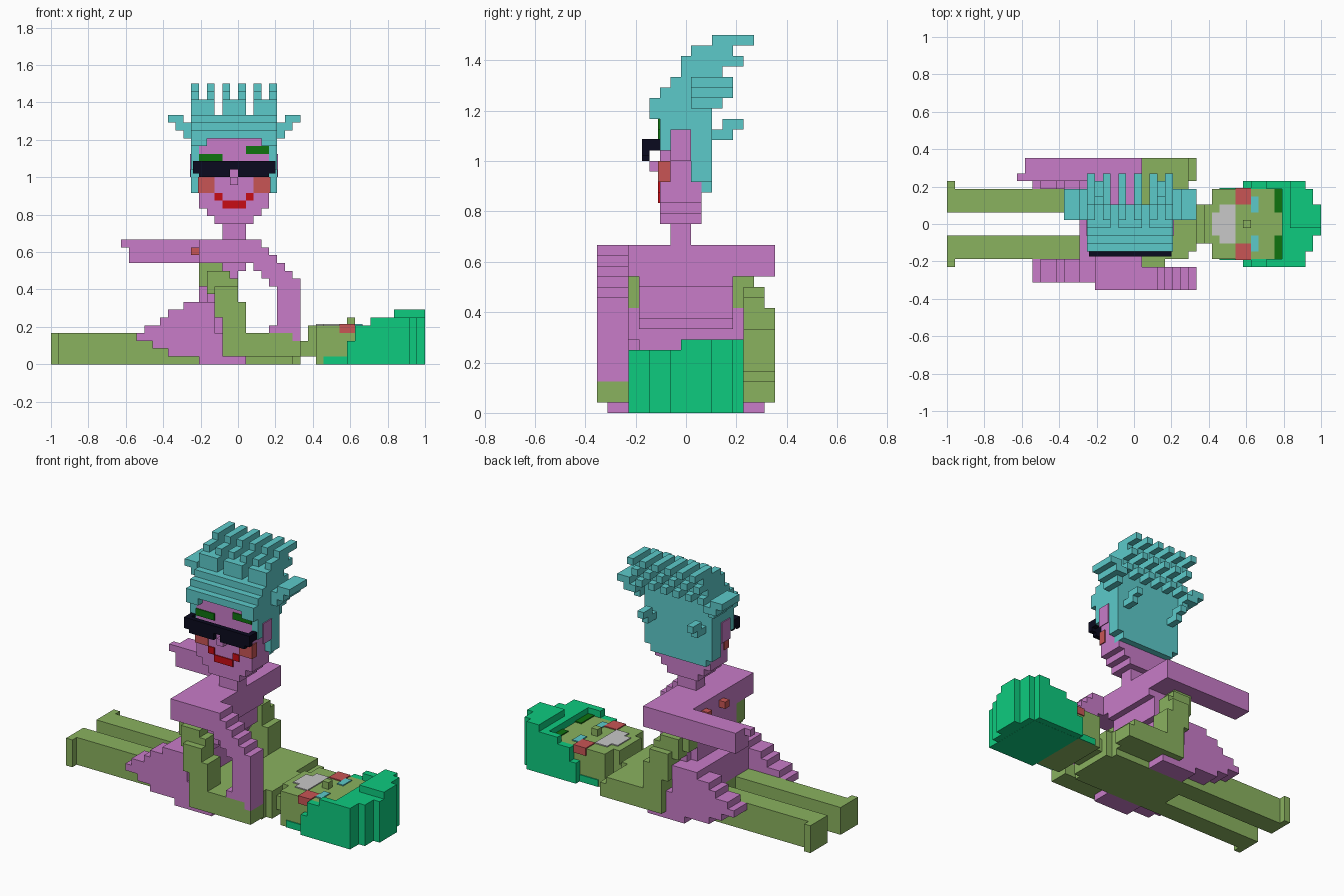
import bpy
import bmesh
from mathutils import Vector

default_cube = bpy.data.objects.get("Cube")
if default_cube:
    bpy.data.objects.remove(default_cube, do_unlink=True)

VOXEL = 1 / 24
THIN = 0.15  # plate thickness, in voxels


def make_material(name, red, green, blue):
    def linear(value):
        value /= 255
        return value / 12.92 if value < 0.04 else ((value + 0.055) / 1.055) ** 2.4
    colour = (linear(red), linear(green), linear(blue), 1)
    material = bpy.data.materials.new(name)
    material.use_nodes = True
    material.diffuse_color = colour
    material.node_tree.nodes["Principled BSDF"].inputs["Base Color"].default_value = colour
    return material


pink = make_material("orchid_pink", 200, 124, 200)
olive = make_material("olive_green", 138, 178, 95)
cyan = make_material("cyan", 92, 202, 202)
emerald = make_material("emerald", 13, 203, 127)
navy = make_material("dark_navy", 10, 10, 30)
red = make_material("lip_red", 200, 12, 20)
blush = make_material("blush", 200, 85, 85)
grey = make_material("light_grey", 200, 200, 200)
dark_green = make_material("dark_green", 15, 115, 15)


def build(name, material, blocks, mirror_y=False):
    """Make one object from blocks given as (x range, row range, z range) in voxels."""
    blocks = list(blocks)
    if mirror_y:
        blocks += [(xs, (1 - ys[1], 1 - ys[0]), zs) for xs, ys, zs in blocks]
    bm = bmesh.new()
    for block in blocks:
        low = Vector([pair[0] for pair in block])
        high = Vector([pair[1] for pair in block])
        centre, size = (low + high) / 2, high - low
        made = bmesh.ops.create_cube(bm, size=1)["verts"]
        for vert in made:
            spot = centre + Vector([a * b for a, b in zip(vert.co, size)])
            vert.co = (spot - Vector((0, 0.5, 0))) * VOXEL
    mesh = bpy.data.meshes.new(name)
    bm.to_mesh(mesh)
    bm.free()
    mesh.materials.append(material)
    part = bpy.data.objects.new(name, mesh)
    bpy.context.scene.collection.objects.link(part)
    return part


def layers(rows, top, spans):
    """Stack one-voxel layers downward from the top, one x span per layer."""
    return [(span, rows, (top - i - 1, top - i)) for i, span in enumerate(spans)]


def profile(columns, bottom, spans):
    """Stack one-voxel layers upward from the bottom, one row span per layer."""
    return [(columns, span, (bottom + i, bottom + i + 1)) for i, span in enumerate(spans)]


# Reclining figure: legs, feet, torso and neck
build("reclining_legs", olive, [
    ((-24, -5), (2, 5), (0, 4)),
    ((-24, -23), (2, 6), (0, 4)),
], mirror_y=True)
build("reclining_torso", olive, [
    ((-7, 7), (-4, 5), (0, 4)),
    ((7, 8), (-3, 4), (0, 4)),
    ((1, 7), (5, 6), (1, 4)),
    ((0, 4), (-5, -4), (1, 4)),
    ((8, 10), (-2, 3), (1, 3)),
])

# Arms lie beside the torso, then rise in steps to the hands
build("reclining_arms", olive, [
    ((-2, 7), (6, 9), (1, 4)),
    ((7, 8), (6, 9), (1, 3)),
    ((-2, 1), (6, 9), (4, 8)),
    ((-3, 0), (6, 9), (6, 10)),
    ((-3, 0), (6, 8), (10, 11)),
    ((-4, -1), (6, 8), (9, 12)),
    ((-5, -2), (5, 7), (10, 13)),
    ((-5, -3), (5, 6), (12, 14)),
], mirror_y=True)

# Reclining head, face up
build("reclining_head", olive, [
    ((9, 10), (-2, 3), (1, 5)),
    ((10, 20), (-4, 5), (0, 5)),
    ((14, 15), (0, 1), (5, 6)),
])
build("reclining_hair_sides", emerald, [
    ((14, 16), (5, 6), (0, 3)),
    ((15, 22), (5, 6), (0, 5)),
    ((17, 22), (5, 6), (5, 6)),
    ((11, 14), (5, 5 + THIN), (0, 1)),
], mirror_y=True)
build("reclining_hair_back", emerald, [
    ((14, 22), (-4, 5), (-THIN / 9, 1)),
    ((20, 22), (-5, 6), (0, 6)),
    ((22, 23), (-3, 5), (0, 6)),
    ((23, 24), (-1, 3), (0, 6)),
    ((19, 20), (-4, 5), (4, 6)),
    ((20, 22), (0, 6), (6, 7)),
    ((22, 23), (0, 5), (6, 7)),
    ((23, 24), (0, 3), (6, 7)),
])
top = (5, 5 + THIN)
build("reclining_beard", grey, [
    ((10, 13), (-1, 2), top),
    ((11, 13), (-2, 3), top),
])
build("reclining_cheeks", blush, [
    ((13, 15), (3, 5 + THIN), (4, 5 + THIN)),
], mirror_y=True)
build("reclining_eyes", cyan, [((15, 16), (2, 4), top)], mirror_y=True)
build("reclining_brows", dark_green, [((18, 19), (2, 5), top)], mirror_y=True)

# Seated figure: torso leaning over the hips
build("seated_torso", pink, [
    ((-5, 1), (-5, 6), (13, 16)),
    ((-5, 1), (-4, 5), (12, 13)),
    ((-5, 0), (-4, 5), (9, 12)),
    ((-5, -1), (-4, 5), (8, 9)),
    ((-7, -2), (-4, 5), (4, 8)),
])
build("seated_chest_studs", blush, [((-6, -5), (3, 4), (14, 15)),
                                   ((-6, -5), (-1, 0), (14, 15))])

# Folded legs beside the hips
build("seated_legs", pink, layers((5, 8), 8, [
    (-7, -3), (-9, -3), (-10, -3), (-12, -3),
    (-13, -2), (-11, -1), (-9, 0), (-5, 1),
]) + [((-4, -2), (5, 6), (7, 10))], mirror_y=True)

# One arm stretches back, the other steps down to the ground
build("seated_back_arm", pink, [
    ((-14, 1), (6, 9), (13, 16)),
    ((-15, -14), (6, 7), (15, 16)),
])
build("seated_front_arm", pink, [
    ((i, i + 1), (-8, -5), (14 - i, 18 - i)) for i in range(3, 8)
] + [
    ((-5, 3), (-8, -5), (13, 16)),
    ((2, 3), (-8, -5), (12, 13)),
    ((5, 8), (-8, -5), (3, 10)),
    ((4, 5), (-8, -5), (3, 5)),
])

# Neck and head, tapering to the chin
build("seated_head", pink, [
    ((-2, 1), (-1, 1), (16, 18)),
    ((-3, 2), (-2, 2), (18, 19)),
    ((-4, 3), (-2, 2), (19, 20)),
    ((-5, 4), (-2, 2), (20, 29)),
    ((-1, 0), (-3, -2), (23, 24)),
])


def both_sides(xs, ys, zs):
    """A block and its copy across the middle of the head."""
    return [(xs, ys, zs), ((-1 - xs[1], -1 - xs[0]), ys, zs)]


# Face details
front = (-2 - THIN, -2)
build("seated_mouth", red, [((-2, 1), front, (20, 21))]
      + both_sides((1, 2), front, (21, 22)))
build("seated_cheeks", blush,
      both_sides((2, 4 + THIN), (-2 - THIN, -1), (22, 24)))
build("seated_brows", dark_green, [
    ((-5, -2), front, (26, 27)),
    ((1, 4), front, (27, 28)),
])
build("seated_ears", pink, both_sides((5, 5 + THIN), (-1, 1), (24, 27)))
build("sunglasses", navy,
      [((-5.8, 4.8), (-3.7, -3), (25, 26.1))]
      + both_sides((0, 4), (-3.7, -3), (24, 25))
      + both_sides((4, 4.8), (-3.7, -3), (24.5, 25))
      + both_sides((4.1, 4.8), (-3.7, -2), (25, 26.1)))

# Hair: back, sides, fringe and crown
build("seated_hair_cap", cyan, [
    ((-6, 5), (1, 3), (22, 31)),
    ((-5, 4), (1, 3), (21, 22)),
    ((-6, 5), (-2, 3), (29, 31)),
    ((-6, 5), (-1, 3), (31, 32)),
    ((-6, 5), (-3, -2), (29, 30)),
] + both_sides((4, 5), (-2, 3), (25, 29))
  + both_sides((3, 5), (-3, -2), (28, 29)))
build("seated_hair_tufts", cyan,
      both_sides((5, 6), (1, 4), (29, 31))
      + both_sides((5, 7), (1, 5), (30, 31))
      + both_sides((6, 8), (1, 5), (31, 32))
      + both_sides((3, 4), (3, 5), (26, 27))
      + both_sides((3, 4), (4, 6), (27, 28)))

# Swept spikes, joined in pairs at the root
spikes = []
for left in range(-6, 5, 2):
    spikes += profile((left, left + 1), 31,
                      [(-1, 5), (0, 4), (0, 6), (1, 5), (3, 7)])
for left in (-5, -1, 3):
    spikes.append(((left, left + 1), (0, 3), (32, 34)))
build("seated_hair_spikes", cyan, spikes)
